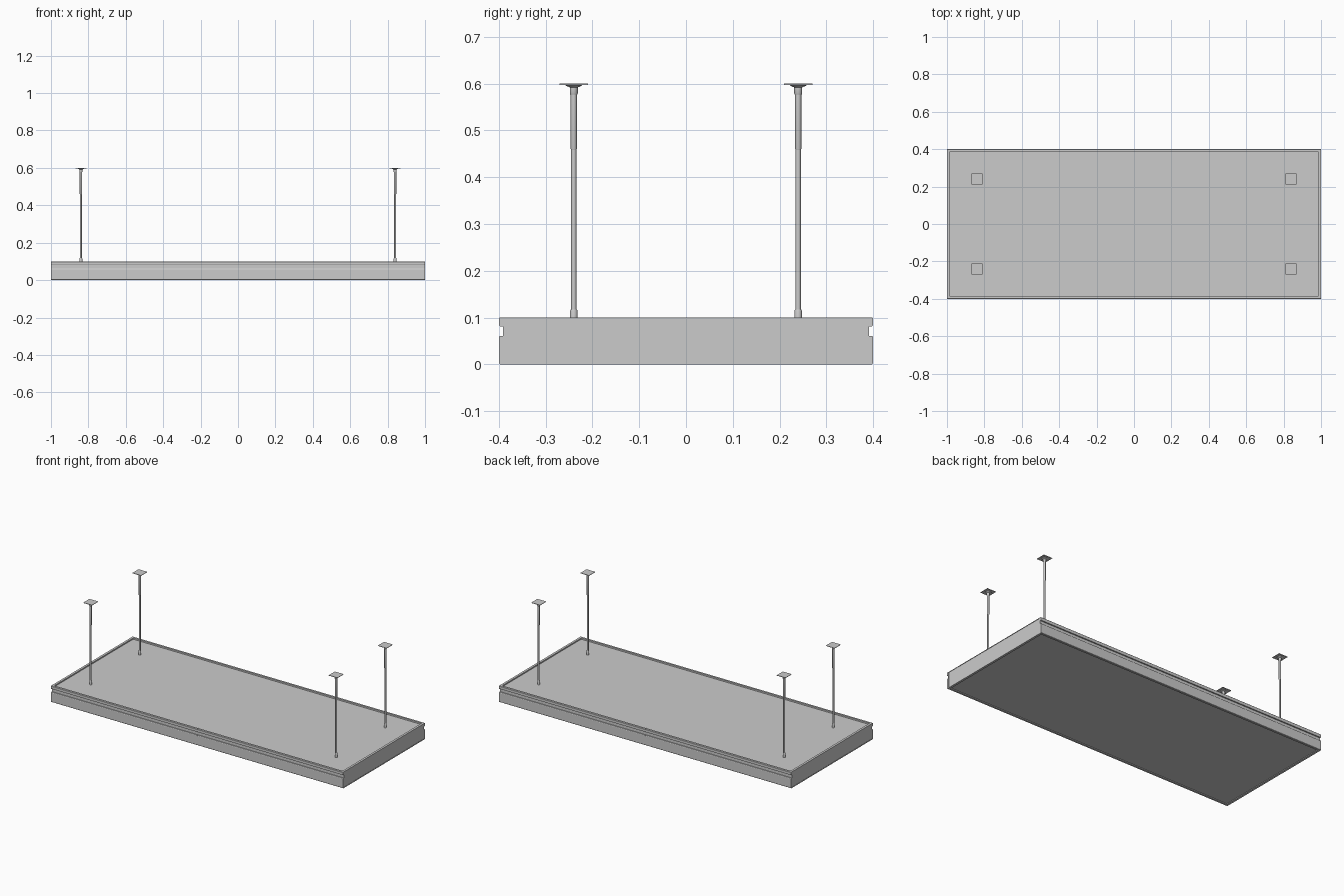
import bpy, bmesh, math

if "Cube" in bpy.data.objects:
    bpy.data.objects.remove(bpy.data.objects["Cube"])


def make(name, bm):
    bmesh.ops.recalc_face_normals(bm, faces=bm.faces)
    me = bpy.data.meshes.new(name)
    bm.to_mesh(me)
    bm.free()
    ob = bpy.data.objects.new(name, me)
    bpy.context.collection.objects.link(ob)
    return ob


def box(name, x0, x1, y0, y1, z0, z1):
    bm = bmesh.new()
    bmesh.ops.create_cube(bm, size=1)
    for v in bm.verts:
        v.co.x = x0 + (v.co.x + .5) * (x1 - x0)
        v.co.y = y0 + (v.co.y + .5) * (y1 - y0)
        v.co.z = z0 + (v.co.z + .5) * (z1 - z0)
    return make(name, bm)


def extrude_x(name, profile, x0, x1):
    bm = bmesh.new()
    face = bm.faces.new([bm.verts.new((x0, y, z)) for y, z in profile])
    res = bmesh.ops.extrude_face_region(bm, geom=[face])
    for v in res["geom"]:
        if isinstance(v, bmesh.types.BMVert):
            v.co.x = x1
    return make(name, bm)


def lathe(name, profile, x, y, sides=24):
    bm = bmesh.new()
    rings = [[bm.verts.new((x + r * math.cos(2 * math.pi * i / sides),
                            y + r * math.sin(2 * math.pi * i / sides), z))
              for i in range(sides)] for r, z in profile]
    for a, b in zip(rings, rings[1:]):
        for i in range(sides):
            j = (i + 1) % sides
            bm.faces.new((a[i], a[j], b[j], b[i]))
    bm.faces.new(rings[0])
    bm.faces.new(rings[-1])
    ob = make(name, bm)
    bpy.ops.object.select_all(action='DESELECT')
    ob.select_set(True)
    bpy.context.view_layer.objects.active = ob
    bpy.ops.object.shade_smooth_by_angle(angle=math.radians(35))
    return ob


# recessed top and bottom panels
box("top_panel", -.99, .99, -.386, .386, .082, .091)
box("bottom_panel", -.99, .99, -.386, .386, .005, .012)

# end caps: a channel with a slim lip at top and bottom
for s, side in ((-1, "left"), (1, "right")):
    a, b = sorted((s * .988, s * .998))
    box(side + "_end_cap", a, b, -.386, .386, .004, .097)
    for z0, z1, lip in ((0, .004, "bottom"), (.097, .1, "top")):
        a, b = sorted((s * .986, s * 1.0))
        box(f"{side}_{lip}_lip", a, b, -.386, .386, z0, z1)

# long side rails, grooved, each in two lengths meeting at the centre
rail = [(.386, 0), (.398, 0), (.4, .002), (.4, .058), (.398, .061),
        (.391, .061), (.391, .081), (.398, .081), (.4, .084),
        (.4, .098), (.398, .1), (.386, .1)]
for s, side in ((-1, "front"), (1, "back")):
    prof = [(s * y, z) for y, z in rail]
    extrude_x(side + "_rail_left", prof, -1, -.001)
    extrude_x(side + "_rail_right", prof, .001, 1)

# hangers: foot collar, telescopic rod, top socket and ceiling plate
for x in (-.84, .84):
    for y in (-.24, .24):
        lathe("foot_collar", [(.008, .09), (.008, .114), (.007, .117)], x, y)
        lathe("lower_rod", [(.0055, .09), (.0055, .462)], x, y)
        lathe("upper_rod", [(.0055, .458), (.0065, .461), (.0065, .58)], x, y)
        lathe("top_socket", [(.0075, .577), (.0085, .579), (.0085, .592),
                             (.017, .596), (.018, .599)], x, y)
        box("ceiling_plate", x - .03, x + .03, y - .03, y + .03, .5975, .6)
